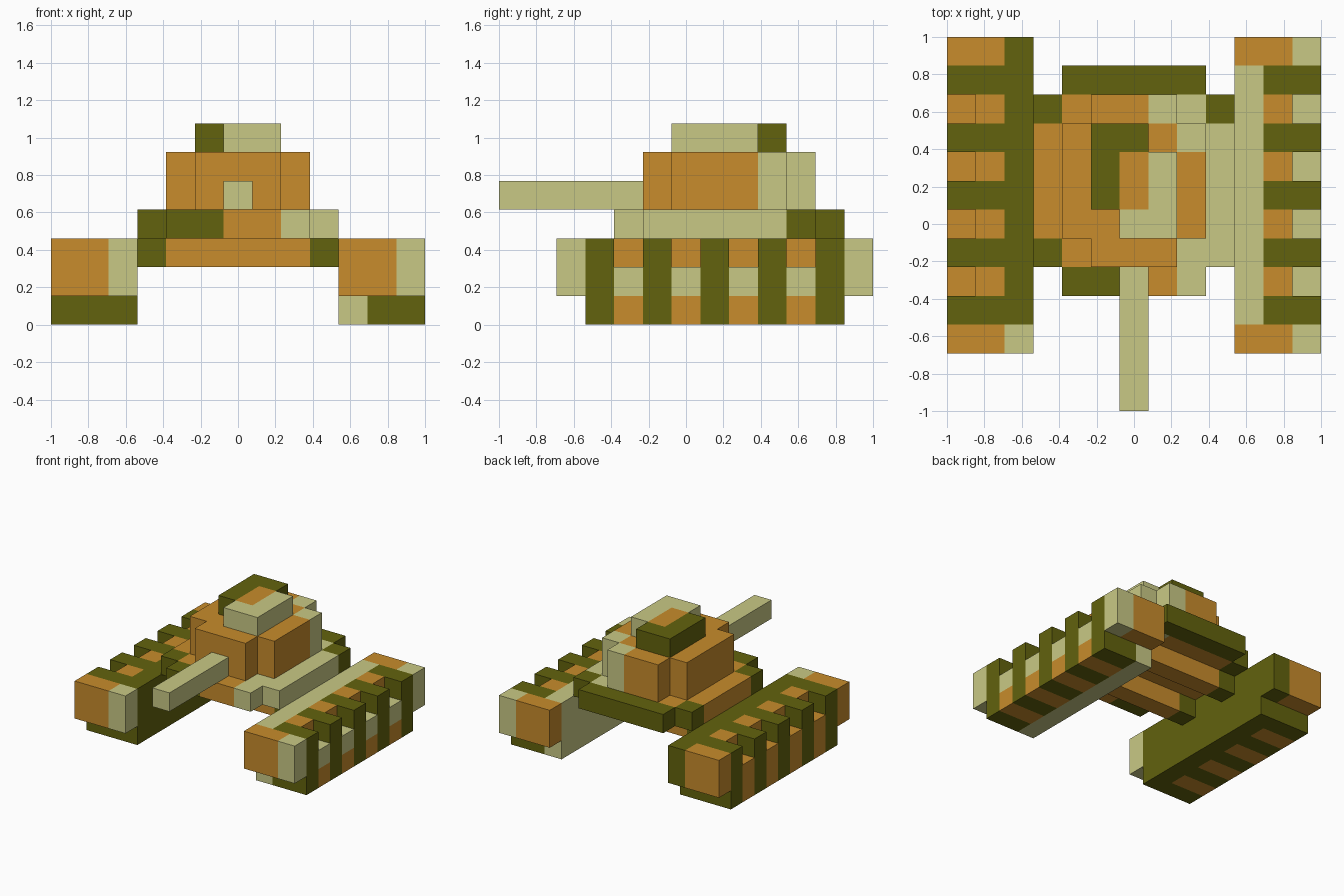
import bpy, bmesh

if "Cube" in bpy.data.objects:
    bpy.data.objects.remove(bpy.data.objects["Cube"])

U = 2 / 13  # edge of one block


def material(name, rgb):
    m = bpy.data.materials.new(name)
    m.diffuse_color = (*rgb, 1)
    m.use_nodes = True
    m.node_tree.nodes["Principled BSDF"].inputs["Base Color"].default_value = m.diffuse_color
    return m


MATS = [material("dark olive", (0.123, 0.123, 0.004)),
        material("ochre", (0.578, 0.262, 0.025)),
        material("pale khaki", (0.584, 0.584, 0.235))]
DARK, OCHRE, PALE = 0, 1, 2
parts = {}


def fill(part, colour, x, y, z):
    """Fill an inclusive range of block cells; later fills repaint earlier ones."""
    for i in range(x[0], x[1] + 1):
        for j in range(y[0], y[1] + 1):
            for k in range(z[0], z[1] + 1):
                parts.setdefault(part, {})[i, j, k] = colour


def cut(part, *cells):
    for c in cells:
        parts[part].pop(c, None)


# Tracks: a long block with overhanging ends and notched outer edges
for name, outer, mid, inner in (("left_track", 0, 1, 2), ("right_track", 12, 11, 10)):
    left = outer == 0
    span = (min(outer, inner), max(outer, inner))
    side = (min(outer, mid), max(outer, mid))
    fill(name, DARK, span, (3, 11), (0, 2))
    fill(name, DARK if left else PALE, (inner, inner), (3, 11), (0, 2))
    for j in (4, 6, 8, 10):
        fill(name, OCHRE, side, (j, j), (0, 2))
        fill(name, OCHRE if left else PALE, (outer, outer), (j, j), (1, 1))
        cut(name, (outer, j, 2))
    for j in (2, 12):
        fill(name, OCHRE, span, (j, j), (1, 2))
    if left:
        fill(name, PALE, (2, 2), (2, 2), (1, 2))
        fill(name, DARK, (2, 2), (12, 12), (1, 2))
    else:
        for j in (2, 12):
            fill(name, PALE, (12, 12), (j, j), (1, 2))

# Axle beams joining the tracks under the hull
for name, j, right_end in (("front_axle", 6, DARK), ("rear_axle", 9, PALE)):
    fill(name, OCHRE, (4, 8), (j, j), (2, 2))
    fill(name, DARK, (3, 3), (j, j), (2, 2))
    fill(name, right_end, (9, 9), (j, j), (2, 2))

# Hull plate with cut corners
fill("hull", OCHRE, (3, 9), (4, 11), (3, 3))
fill("hull", PALE, (8, 9), (4, 10), (3, 3))
fill("hull", DARK, (4, 5), (4, 4), (3, 3))
fill("hull", DARK, (3, 9), (11, 11), (3, 3))
for c in ((3, 5), (3, 10), (9, 10)):
    fill("hull", DARK, (c[0],) * 2, (c[1],) * 2, (3, 3))
cut("hull", (3, 4, 3), (9, 4, 3), (3, 11, 3), (9, 11, 3))

# Turret with cut corners
fill("turret", OCHRE, (4, 8), (5, 10), (4, 5))
fill("turret", PALE, (8, 8), (9, 9), (4, 5))
fill("turret", PALE, (7, 7), (10, 10), (4, 5))
for k in (4, 5):
    cut("turret", (4, 5, k), (8, 5, k), (4, 10, k), (8, 10, k))

# Hatch on the turret roof
fill("hatch", OCHRE, (5, 7), (6, 9), (6, 6))
fill("hatch", DARK, (5, 5), (7, 9), (6, 6))
fill("hatch", DARK, (5, 6), (9, 9), (6, 6))
fill("hatch", PALE, (7, 7), (6, 8), (6, 6))
fill("hatch", PALE, (6, 7), (6, 6), (6, 6))
cut("hatch", (5, 6, 6), (7, 9, 6))

# Gun barrel
fill("gun_barrel", PALE, (6, 6), (0, 4), (4, 4))

# Turn each part into a mesh, keeping only faces with open air in front
solid = set().union(*parts.values())
for name, cells in parts.items():
    bm = bmesh.new()
    for cell, colour in cells.items():
        for axis in range(3):
            for step in (0, 1):
                near = list(cell)
                near[axis] += 2 * step - 1
                if tuple(near) in solid:
                    continue
                b, c = (axis + 1) % 3, (axis + 2) % 3
                verts = []
                for db, dc in ((0, 0), (1, 0), (1, 1), (0, 1)):
                    p = list(cell)
                    p[axis] += step
                    p[b] += db
                    p[c] += dc
                    verts.append(bm.verts.new((p[0] * U - 1, p[1] * U - 1, p[2] * U)))
                face = bm.faces.new(verts if step else verts[::-1])
                face.material_index = colour
    bmesh.ops.remove_doubles(bm, verts=bm.verts, dist=0.001)
    mesh = bpy.data.meshes.new(name)
    bm.to_mesh(mesh)
    bm.free()
    for m in MATS:
        mesh.materials.append(m)
    bpy.context.collection.objects.link(bpy.data.objects.new(name, mesh))
